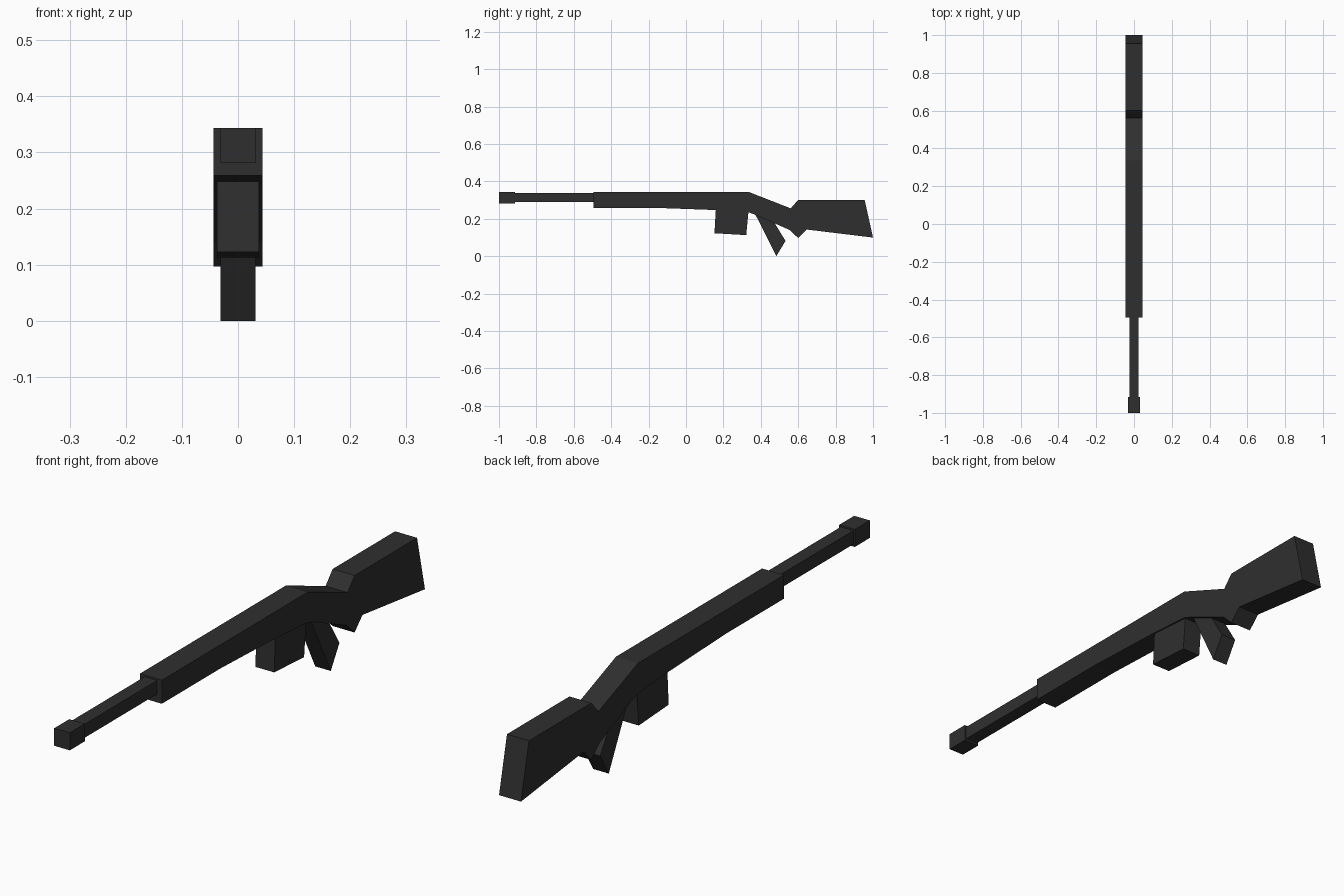
import bpy
import bmesh

cube = bpy.data.objects.get("Cube")
if cube:
    bpy.data.objects.remove(cube, do_unlink=True)

# Single dark finish
dark = bpy.data.materials.new("charcoal")
dark.use_nodes = True
colour = (0.028, 0.028, 0.028, 1.0)
dark.diffuse_color = colour
dark.node_tree.nodes["Principled BSDF"].inputs["Base Color"].default_value = colour


def slab(name, profile, half_width):
    """Extrude a side profile of (y, z) points evenly about x = 0."""
    bm = bmesh.new()
    face = bm.faces.new([bm.verts.new((-half_width, y, z)) for y, z in profile])
    result = bmesh.ops.extrude_face_region(bm, geom=[face])
    moved = [v for v in result["geom"] if isinstance(v, bmesh.types.BMVert)]
    bmesh.ops.translate(bm, verts=moved, vec=(2 * half_width, 0, 0))
    bmesh.ops.recalc_face_normals(bm, faces=bm.faces)
    mesh = bpy.data.meshes.new(name)
    bm.to_mesh(mesh)
    bm.free()
    mesh.materials.append(dark)
    obj = bpy.data.objects.new(name, mesh)
    bpy.context.collection.objects.link(obj)
    return obj


def bar(name, y0, y1, z0, z1, half_width):
    """Straight square bar running front to back."""
    return slab(name, [(y0, z0), (y1, z0), (y1, z1), (y0, z1)], half_width)


# Body and shoulder stock in one silhouette
slab("body_and_stock", [
    (-0.495, 0.344), (0.335, 0.344), (0.56, 0.256), (0.60, 0.302),
    (0.955, 0.302), (1.0, 0.10), (0.645, 0.143), (0.60, 0.097),
    (0.555, 0.14), (0.37, 0.222), (0.335, 0.235), (0.16, 0.247),
    (-0.165, 0.259), (-0.495, 0.259)], 0.0437)

# Barrel and muzzle
bar("barrel", -0.92, -0.48, 0.289, 0.338, 0.025)
bar("muzzle", -1.0, -0.915, 0.281, 0.344, 0.031)

# Magazine and grip hang below the body
slab("magazine", [(0.16, 0.26), (0.152, 0.123), (0.322, 0.113), (0.335, 0.25)], 0.0375)
slab("grip", [(0.365, 0.235), (0.483, 0.0), (0.532, 0.082), (0.46, 0.20)], 0.031)
